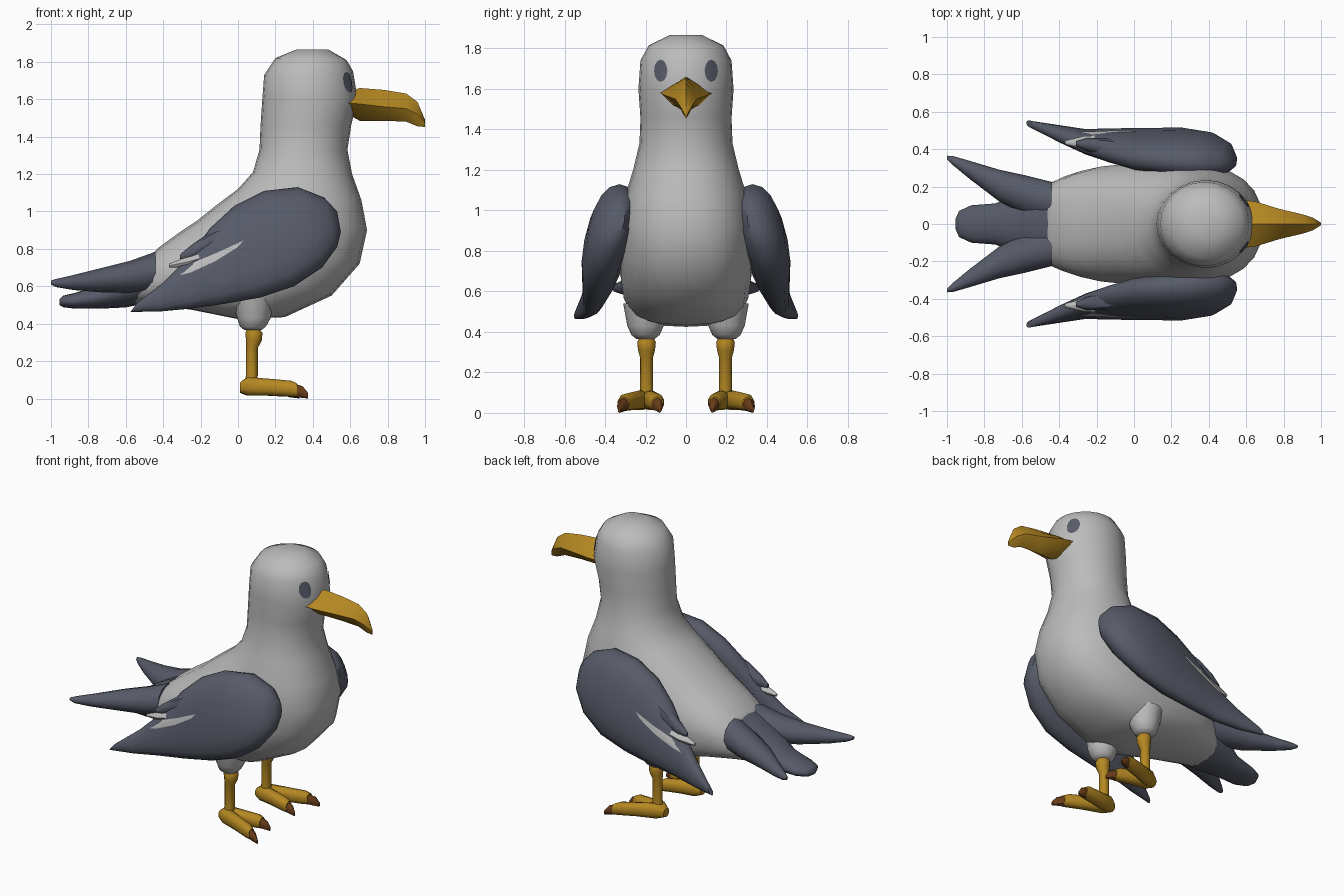
import bpy, bmesh, math
from mathutils import Vector as V
from mathutils.bvhtree import BVHTree

if "Cube" in bpy.data.objects:
    bpy.data.objects.remove(bpy.data.objects["Cube"])


def material(name, rgb):
    m = bpy.data.materials.new(name)
    m.diffuse_color = (*rgb, 1)
    m.use_nodes = True
    m.node_tree.nodes["Principled BSDF"].inputs["Base Color"].default_value = m.diffuse_color
    return m


LIGHT = material("pale grey plumage", (0.50, 0.50, 0.50))
DARK = material("slate feathers", (0.095, 0.105, 0.14))
ORANGE = material("orange beak and legs", (0.46, 0.245, 0.016))
CLAW = material("brown claws", (0.14, 0.045, 0.01))


def finish(name, bm, mat):
    me = bpy.data.meshes.new(name)
    bm.to_mesh(me)
    bm.free()
    me.materials.append(mat)
    ob = bpy.data.objects.new(name, me)
    bpy.context.collection.objects.link(ob)
    return ob


def ring(c, u, v, n=20, p=1.0):
    """Closed (super)elliptical section around c with half axes u and v."""
    f = lambda t: math.copysign(abs(t) ** p, t) if abs(t) > 1e-6 else 0.0
    return [c + u * f(math.cos(a)) + v * f(math.sin(a))
            for a in (2 * math.pi * i / n for i in range(n))]


def loft(name, rings, mat):
    bm = bmesh.new()
    vs = [[bm.verts.new(p) for p in r] for r in rings]
    n = len(vs[0])
    for a, b in zip(vs, vs[1:]):
        for i in range(n):
            bm.faces.new((a[i], a[(i + 1) % n], b[(i + 1) % n], b[i]))
    bm.faces.new(vs[0])
    bm.faces.new(vs[-1])
    bmesh.ops.recalc_face_normals(bm, faces=bm.faces)
    return finish(name, bm, mat)


def along_x(name, stations, mat, n=12, p=1.0):
    """Loft along x; station = x, y, half width, z top, z bottom."""
    return loft(name, [ring(V((x, y, (t + b) / 2)), V((0, 0, (t - b) / 2)), V((0, w, 0)), n, p)
                       for x, y, w, t, b in stations], mat)


def along_z(name, stations, mat, y, n=12):
    """Loft along z; station = x, z, radius."""
    return loft(name, [ring(V((x, y, z)), V((r, 0, 0)), V((0, r, 0)), n)
                       for x, z, r in stations], mat)


def decal(name, target, outline, direction, mat):
    """Thin painted patch: outline is cast onto the target along direction."""
    d = V(direction)
    me = target.data
    tree = BVHTree.FromPolygons([v.co for v in me.vertices], [p.vertices for p in me.polygons])
    c = sum(outline, V()) / len(outline)

    def cast(p):
        hit = tree.ray_cast(p - d * 3, d)[0]
        return (hit if hit else p) - d * 0.007

    bm = bmesh.new()
    mid = bm.verts.new(cast(c))
    inner = [bm.verts.new(cast(c.lerp(p, 0.5))) for p in outline]
    outer = [bm.verts.new(cast(p)) for p in outline]
    n = len(outline)
    for i in range(n):
        j = (i + 1) % n
        bm.faces.new((mid, inner[i], inner[j]))
        bm.faces.new((inner[i], outer[i], outer[j], inner[j]))
    bm.normal_update()
    for f in bm.faces:
        if f.normal.dot(d) > 0:
            f.normal_flip()
    return finish(name, bm, mat)


# Head, neck and body: back point (x, z), front point (x, z), half width, squareness
BODY = [
    (.31, 1.865, .48, 1.867, .08, 1), (.20, 1.82, .58, 1.81, .185, 1),
    (.14, 1.73, .615, 1.75, .225, 1), (.13, 1.60, .64, 1.60, .235, 1),
    (.12, 1.45, .605, 1.46, .225, 1), (.115, 1.33, .585, 1.33, .23, 1),
    (.08, 1.21, .61, 1.20, .26, .95), (.0, 1.12, .66, 1.06, .295, .9),
    (-.12, 1.03, .69, .90, .32, .85), (-.22, .95, .65, .72, .33, .82),
    (-.31, .89, .50, .55, .33, .8), (-.38, .84, .25, .435, .315, .75),
    (-.42, .81, .0, .425, .29, .75), (-.44, .79, -.25, .475, .26, .8),
    (-.46, .775, -.47, .50, .215, .85), (-.50, .68, -.59, .50, .15, 1),
]
body = loft("body", [ring(V(((bx + fx) / 2, 0, (bz + fz) / 2)),
                          V(((fx - bx) / 2, 0, (fz - bz) / 2)), V((0, w, 0)), 24, p)
                     for bx, bz, fx, fz, w, p in BODY], LIGHT)

# Beak: diamond sections with a hooked tip
BEAK = [(.57, .13, 1.63, 1.58, 1.53), (.65, .12, 1.66, 1.575, 1.485),
        (.78, .08, 1.65, 1.56, 1.485), (.90, .052, 1.63, 1.55, 1.48),
        (.96, .032, 1.585, 1.52, 1.455), (1.0, .006, 1.49, 1.475, 1.452)]
loft("beak", [[V((x, 0, t)), V((x, w * .5, t * .55 + m * .45)), V((x, w, m)),
               V((x, w * .55, b * .6 + m * .4)), V((x, 0, b)),
               V((x, -w * .55, b * .6 + m * .4)), V((x, -w, m)),
               V((x, -w * .5, t * .55 + m * .45))] for x, w, t, m, b in BEAK], ORANGE)

# Middle tail feather
along_x("tail_middle", [(-.44, 0, .215, .785, .52), (-.6, 0, .17, .70, .487),
                        (-.74, 0, .11, .61, .48), (-.87, 0, .10, .565, .48),
                        (-.935, 0, .07, .55, .488), (-.955, 0, .025, .53, .50)], DARK, 16)

# Wing: top point (x, z), bottom point (x, z), y centre, half thickness
WING = [(.53, 1.0, .55, .89, .335, .03), (.46, 1.075, .53, .81, .35, .08),
        (.32, 1.13, .45, .70, .37, .11), (.14, 1.11, .30, .60, .39, .112),
        (-.02, 1.03, .12, .54, .40, .10), (-.15, .91, -.08, .505, .42, .08),
        (-.26, .76, -.26, .48, .44, .06), (-.40, .62, -.42, .465, .485, .042),
        (-.54, .51, -.575, .463, .535, .018)]
PATCH = [(-.23, .73), (-.1, .785), (.03, .845), (.0, .81), (-.12, .735), (-.25, .675), (-.31, .66)]

for side, s in (("left", 1), ("right", -1)):
    wing = loft(side + "_wing",
                [ring(V(((tx + bx) / 2, s * y, (tz + bz) / 2)),
                      V(((tx - bx) / 2, -s * .1 * (tz - bz), (tz - bz) / 2)),
                      V((0, s * t, 0)), 16, .9)
                 for tx, tz, bx, bz, y, t in WING], DARK)
    decal(side + "_wing_patch", wing, [V((x, 0, z)) for x, z in PATCH], (0, -s, 0), LIGHT)
    # short feathers stepping off the back edge of the wing
    along_x(side + "_upper_feather", [(.0, s * .39, .05, .96, .84), (-.15, s * .41, .05, .89, .78),
                                      (-.25, s * .425, .035, .82, .74),
                                      (-.31, s * .43, .012, .77, .745)], DARK, 8)
    along_x(side + "_pale_feather", [(-.15, s * .43, .045, .80, .73), (-.27, s * .435, .035, .76, .70),
                                     (-.37, s * .435, .01, .72, .70)], LIGHT, 8)

    # Outer tail feather
    along_x(side + "_tail_feather", [(-.44, s * .12, .105, .785, .57), (-.58, s * .155, .105, .735, .565),
                                     (-.72, s * .205, .085, .70, .567), (-.88, s * .29, .048, .66, .58),
                                     (-.97, s * .34, .024, .64, .595),
                                     (-1.0, s * .355, .01, .63, .61)], DARK)

    # Eye
    eye = [V((0, s * (.125 + .033 * math.cos(a)), 1.69 + .055 * math.sin(a)))
           for a in (math.pi * i / 6 for i in range(12))]
    decal(side + "_eye", body, eye, (-1, 0, 0), DARK)

    # Thigh, leg and foot
    along_z(side + "_thigh", [(.08, .54, .11), (.085, .43, .09), (.08, .385, .07),
                              (.08, .365, .045)], LIGHT, s * .2)
    along_z(side + "_leg", [(.08, .38, .03), (.085, .35, .046), (.085, .31, .042), (.075, .27, .031),
                            (.075, .13, .031), (.065, .05, .038)], ORANGE, s * .195)
    for toe, tx, ty in (("outer", .375, .33), ("inner", .33, .13)):
        at = lambda f: (.01 + (tx - .01) * f, s * (.195 + (ty - .195) * f))
        along_x(f"{side}_{toe}_toe", [(*at(0), .03, .085, .03), (*at(.12), .045, .115, .015),
                                      (*at(.45), .04, .105, .015), (*at(.75), .038, .095, .01),
                                      (*at(.84), .03, .08, .01)], ORANGE, 10, .85)
        along_x(f"{side}_{toe}_claw", [(*at(.8), .029, .08, .008), (*at(.92), .022, .065, .003),
                                       (*at(1), .007, .03, 0)], CLAW, 8)

# Smooth shading with sharp creases kept
for ob in bpy.data.objects:
    ob.select_set(True)
bpy.context.view_layer.objects.active = body
bpy.ops.object.shade_smooth_by_angle(angle=math.radians(45))
